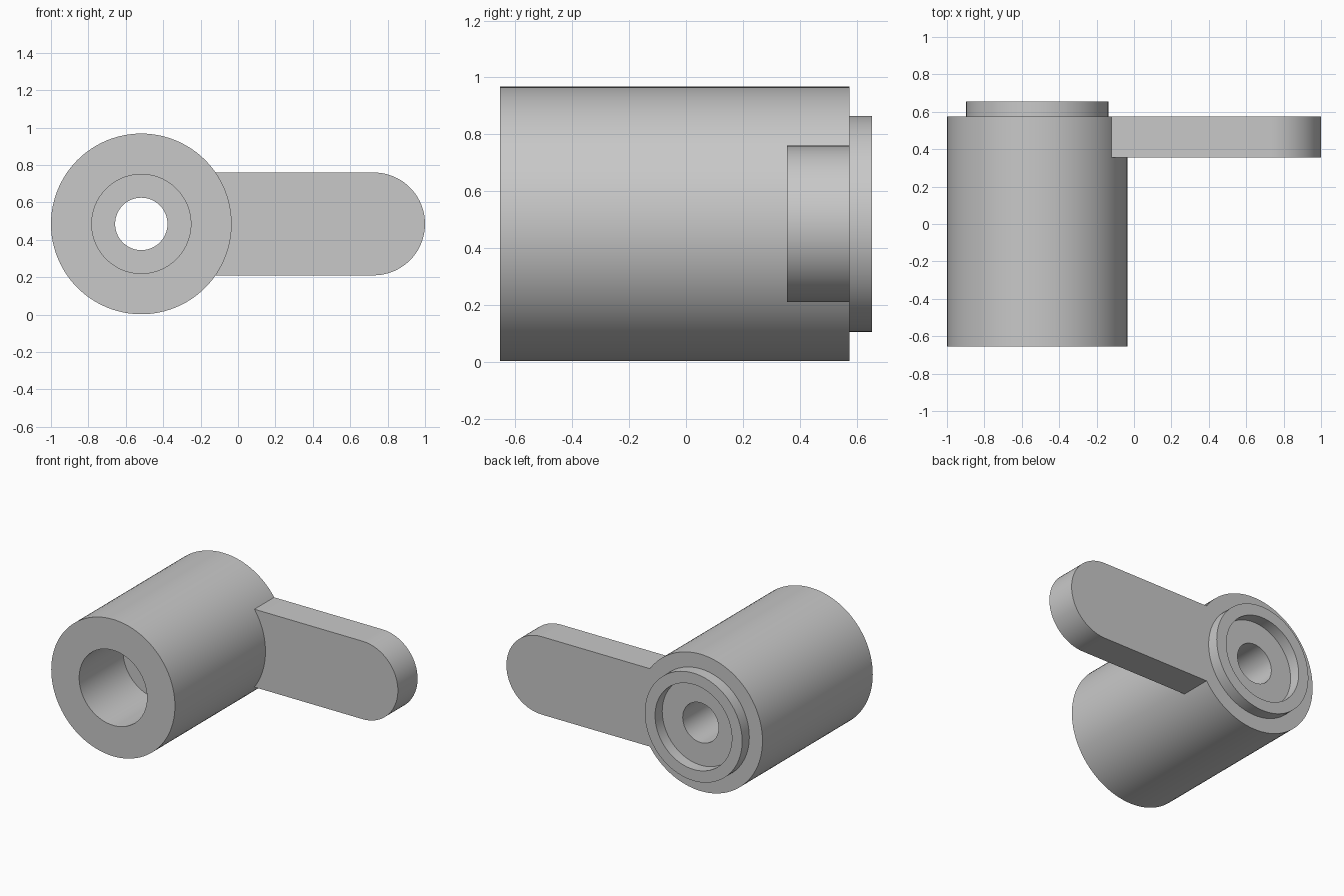
import bpy
import bmesh
import math
from mathutils import Matrix, Vector

cube = bpy.data.objects.get("Cube")
if cube:
    bpy.data.objects.remove(cube, do_unlink=True)

HUB_X, AXIS_Z, HUB_R = -0.517, 0.485, 0.483
SEGMENTS = 96

grey = bpy.data.materials.new("plain grey")
grey.use_nodes = True
colour = (0.58, 0.58, 0.58, 1)
grey.diffuse_color = colour
grey.node_tree.nodes["Principled BSDF"].inputs["Base Color"].default_value = colour


def finish(bm, name):
    """Turn a bmesh into a smooth object with sharp corners."""
    bmesh.ops.recalc_face_normals(bm, faces=bm.faces)
    mesh = bpy.data.meshes.new(name)
    bm.to_mesh(mesh)
    bm.free()
    mesh.materials.append(grey)
    obj = bpy.data.objects.new(name, mesh)
    bpy.context.collection.objects.link(obj)
    bpy.ops.object.select_all(action="DESELECT")
    obj.select_set(True)
    bpy.context.view_layer.objects.active = obj
    bpy.ops.object.shade_smooth_by_angle(angle=math.radians(30))
    return obj


def arc(cx, radius, start, end, steps):
    """Points (x, z) along an arc centred on the axis height."""
    angles = [start + (end - start) * i / steps for i in range(steps + 1)]
    return [(cx + radius * math.cos(a), AXIS_Z + radius * math.sin(a)) for a in angles]


# Hub: turned profile (radius, y) with front bore, through hole and recessed rear collar
profile = [
    (0.265, -0.655), (HUB_R, -0.655), (HUB_R, 0.575), (0.38, 0.575), (0.38, 0.655),
    (0.30, 0.655), (0.30, 0.575), (0.14, 0.575), (0.14, -0.165), (0.265, -0.165),
]
bm = bmesh.new()
verts = [bm.verts.new((HUB_X + r, y, AXIS_Z)) for r, y in profile]
edges = [bm.edges.new((v, verts[(i + 1) % len(verts)])) for i, v in enumerate(verts)]
bmesh.ops.spin(bm, geom=verts + edges, cent=(HUB_X, 0, AXIS_Z), axis=(0, 1, 0),
               angle=math.tau, steps=SEGMENTS, use_duplicate=False)
bmesh.ops.remove_doubles(bm, verts=bm.verts, dist=0.0001)
finish(bm, "hub")

# Lever arm: rounded tip, with a hollow root that fits the hub
ARM_R, ARM_FRONT, ARM_BACK = 0.275, 0.355, 0.575
root_r = HUB_R - 0.004
root = math.asin(ARM_R / root_r)
outline = arc(1 - ARM_R, ARM_R, -math.pi / 2, math.pi / 2, 40)
outline += arc(HUB_X, root_r, root, -root, 20)
bm = bmesh.new()
face = bm.faces.new([bm.verts.new((x, ARM_FRONT, z)) for x, z in outline])
result = bmesh.ops.extrude_face_region(bm, geom=[face], use_keep_orig=True)
moved = [g for g in result["geom"] if isinstance(g, bmesh.types.BMVert)]
bmesh.ops.translate(bm, verts=moved, vec=(0, ARM_BACK - ARM_FRONT, 0))
finish(bm, "lever_arm")
